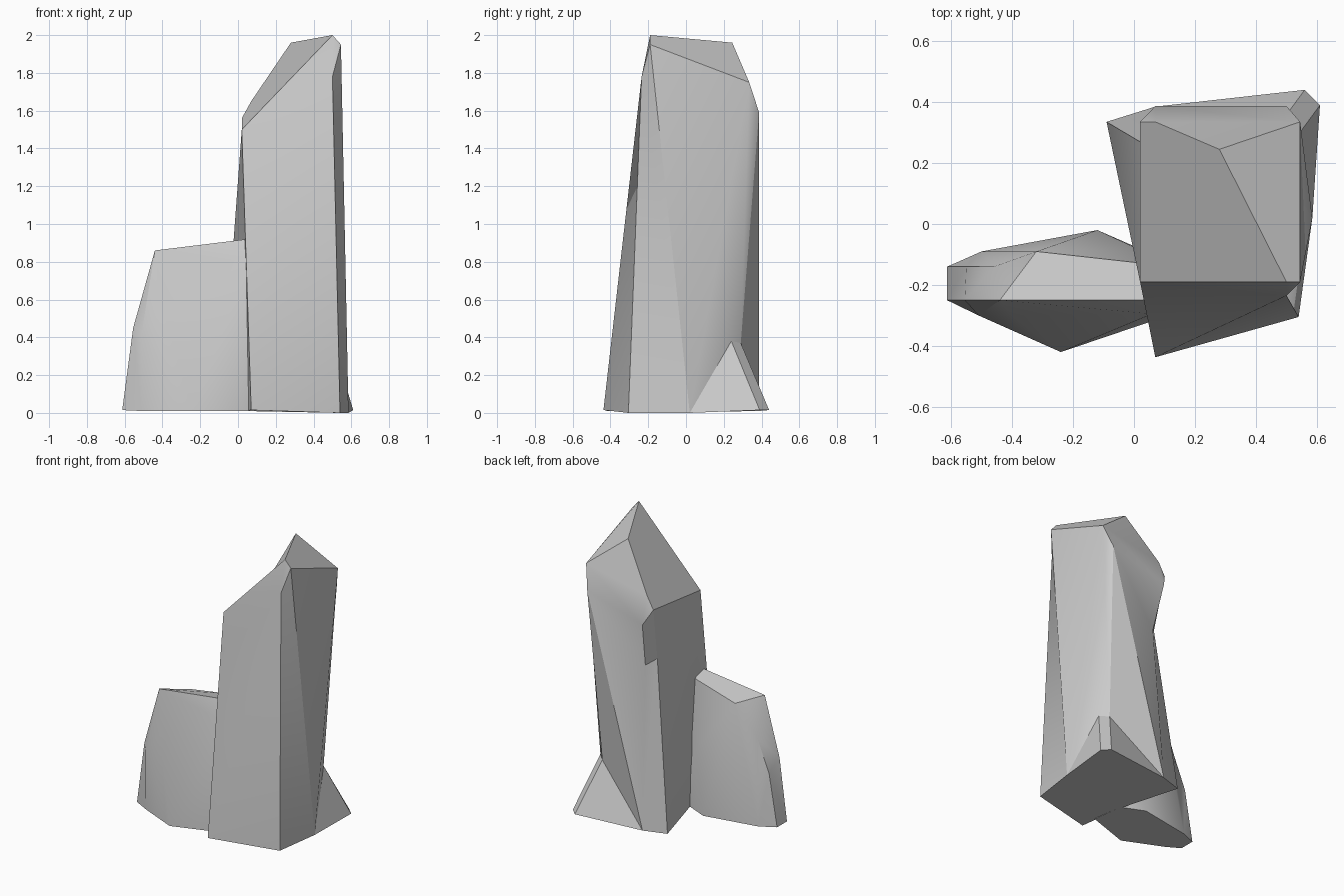
import bpy, bmesh, math

if "Cube" in bpy.data.objects:
    bpy.data.objects.remove(bpy.data.objects["Cube"])


def faceted(name, points, faces):
    """Crystal from named corners; each word of 'faces' lists one facet."""
    bm = bmesh.new()
    v = {k: bm.verts.new(p) for k, p in points.items()}
    for word in faces.split():
        bm.faces.new([v[k] for k in word])
    bmesh.ops.recalc_face_normals(bm, faces=bm.faces)
    mesh = bpy.data.meshes.new(name)
    bm.to_mesh(mesh)
    bm.free()
    ob = bpy.data.objects.new(name, mesh)
    bpy.context.collection.objects.link(ob)
    bpy.ops.object.select_all(action='DESELECT')
    ob.select_set(True)
    bpy.context.view_layer.objects.active = ob
    bpy.ops.object.shade_smooth_by_angle(angle=math.radians(32))
    return ob


# Tall crystal: capitals are the tip, lower case the waist and base
tall = {
    # peak with its chipped corner, and the ridge end
    "P": (.50, -.19, 2.0), "Q": (.545, -.19, 1.95), "R": (.50, -.235, 1.78),
    "V": (.28, .245, 1.96),
    # low left shoulder and the chipped back left corner
    "L": (.02, -.19, 1.50),
    "A": (.07, .335, 1.65), "B": (.02, .335, 1.56), "C": (.07, .387, 1.46),
    # back right shoulder
    "S": (.545, .335, 1.75), "D": (.50, .387, 1.59),
    # pinched back left waist
    "x": (.045, .255, 1.18), "y": (.10, .31, 1.14),
    # waist above the flared back right foot
    "k": (.50, .24, .38), "j": (.45, .29, .37),
    # base outline
    "f": (.07, -.437, .015), "g": (.54, -.305, 0), "m": (.585, .02, 0),
    "t": (.61, .39, .015), "u": (.56, .44, .015),
    "c": (.07, .385, .01), "b": (-.09, .335, .01), "w": (.03, -.09, .01),
}
faceted("tall_crystal", tall,
        "LPVAB PQSV VSDCA ABC "                # roof
        "PRQ LRP LfR fgR "                     # front
        "Rgm RmQ QmS Smk kmt "                 # right
        "SkjD ktuj DCy Dyc Dcj juc "           # back and flare
        "BCyx xycb LBx Lxb Lbw Lwf fwbcutmg")  # left and underside

# Short crystal leaning on the left side
short = {
    # sloping top
    "a": (-.44, -.25, .86), "b": (.05, -.25, .92),
    "c": (.04, -.13, .905), "d": (-.32, -.09, .83),
    # front and left waist
    "p": (-.555, -.25, .45), "x": (-.51, -.30, .42),
    "y": (-.40, -.30, .56), "q": (.06, -.295, .80),
    # back waist
    "e": (-.46, -.14, .60), "h": (-.55, -.14, .38), "n": (.01, -.08, .39),
    # base outline
    "r": (-.613, -.25, .015), "v": (-.51, -.30, .01), "s": (-.24, -.42, .01),
    "t": (.07, -.315, .01), "o": (.04, -.09, .01), "l": (-.12, -.02, .01),
    "k": (-.50, -.09, .01), "i": (-.613, -.14, .015),
}
faceted("short_crystal", short,
        "abcd aqb ayq apx axy "            # top and upper front
        "prvx xvs xsy ysq qst "            # front
        "ade aep ehp hirp "                # left
        "dek ehk hik dkl dln dnc lon "     # back
        "bqtonc rvstolki")                 # joint and underside
